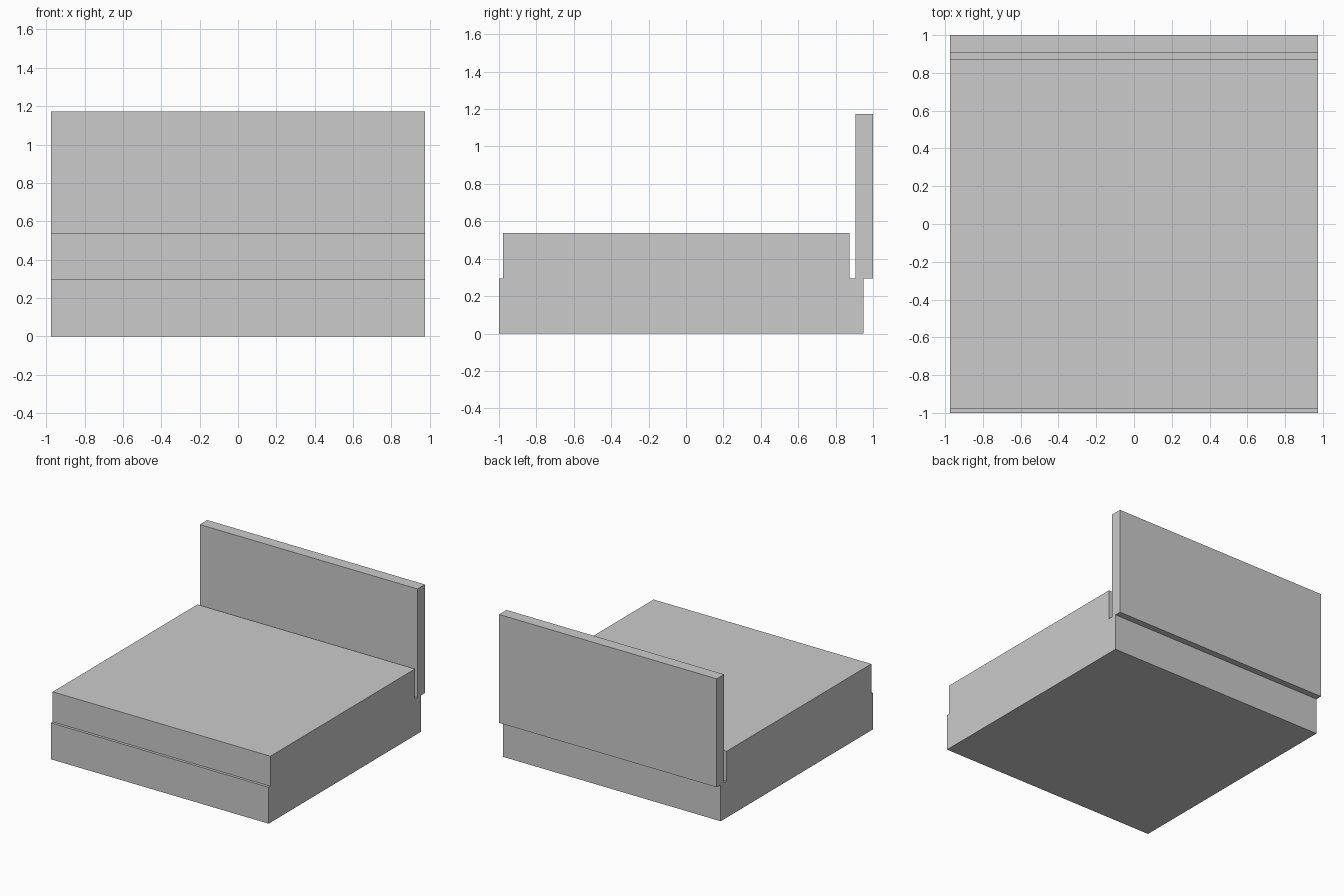
import bpy

if "Cube" in bpy.data.objects:
    bpy.data.objects.remove(bpy.data.objects["Cube"])

HALF_WIDTH = 0.975
BASE_TOP = 0.295


def slab(name, y0, y1, z0, z1):
    """Full-width box between the given depth and height limits."""
    bpy.ops.mesh.primitive_cube_add(size=1, location=(0, (y0 + y1) / 2, (z0 + z1) / 2))
    obj = bpy.context.object
    obj.name = name
    obj.scale = (2 * HALF_WIDTH, y1 - y0, z1 - z0)
    bpy.ops.object.transform_apply(location=False, rotation=False, scale=True)
    return obj


# Bed base on the floor
slab("bed_base", -1.0, 0.948, 0.0, BASE_TOP)
# Mattress, set back slightly from the foot and leaving a gap at the head
slab("mattress", -0.978, 0.873, BASE_TOP, 0.538)
# Headboard, overhanging the back of the base
slab("headboard", 0.905, 1.0, BASE_TOP, 1.173)
